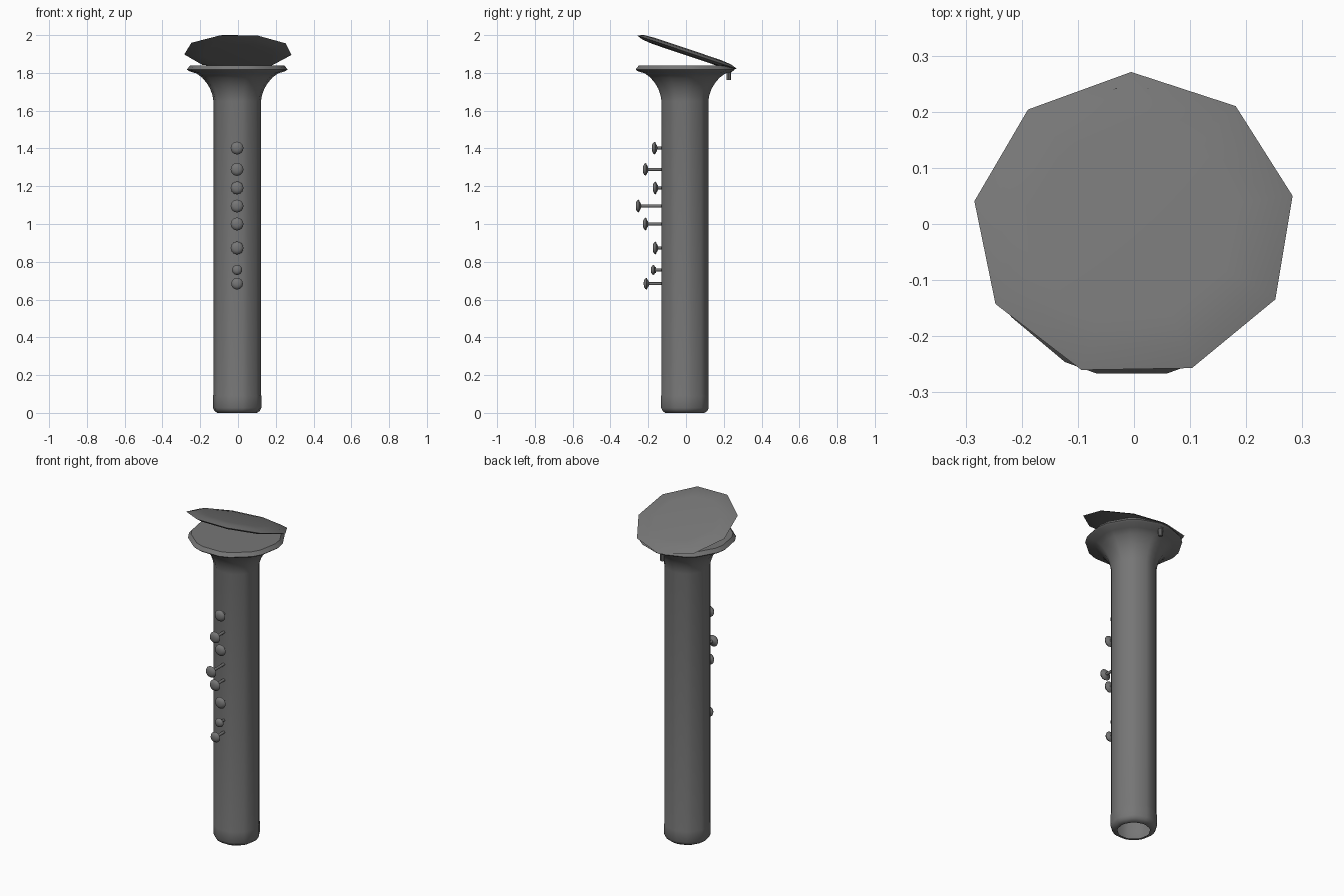
import bpy, bmesh
from math import sin, cos, radians, pi
from mathutils import Matrix, Vector

if "Cube" in bpy.data.objects:
    bpy.data.objects.remove(bpy.data.objects["Cube"])

# Dark grey metal for every part
dark = bpy.data.materials.new("dark_grey")
dark.diffuse_color = (.18, .18, .18, 1)
dark.use_nodes = True
dark.node_tree.nodes["Principled BSDF"].inputs["Base Color"].default_value = dark.diffuse_color


def loft(name, rings, cap_start=True, cap_end=True, angle=35):
    """Skin a list of equal-length point rings into one object."""
    bm = bmesh.new()
    vr = [[bm.verts.new(p) for p in ring] for ring in rings]
    n = len(vr[0])
    for a, b in zip(vr, vr[1:]):
        for i in range(n):
            j = (i + 1) % n
            bm.faces.new((a[i], a[j], b[j], b[i]))
    if cap_start:
        bm.faces.new(vr[0][::-1])
    if cap_end:
        bm.faces.new(vr[-1])
    bmesh.ops.recalc_face_normals(bm, faces=bm.faces)
    me = bpy.data.meshes.new(name)
    bm.to_mesh(me)
    bm.free()
    me.materials.append(dark)
    ob = bpy.data.objects.new(name, me)
    bpy.context.collection.objects.link(ob)
    bpy.ops.object.select_all(action='DESELECT')
    ob.select_set(True)
    bpy.context.view_layer.objects.active = ob
    bpy.ops.object.shade_smooth_by_angle(angle=radians(angle))
    return ob


def rings_from(profile, angles, matrix):
    return [[matrix @ Vector((r * cos(a), r * sin(a), h)) for a in angles]
            for r, h in profile]


def circle(n, start=0.0):
    return [start + 2 * pi * i / n for i in range(n)]


# Pipe: nine-sided with bevelled corners, open foot, flared and closed top
pipe_angles = [radians(-90 + 40 * k + s * 13.5) for k in range(9) for s in (-1, 1)]
pipe_profile = [(.09, 0), (.105, 0), (.120, .01), (.128, .026), (.128, .09), (.126, .10),
                (.126, 1.65), (.131, 1.68), (.143, 1.715), (.161, 1.745), (.186, 1.775),
                (.216, 1.797), (.258, 1.810), (.267, 1.818), (.250, 1.839)]
loft("flared_pipe", rings_from(pipe_profile, pipe_angles,
                               Matrix.Translation((-.004, -.007, 0))), cap_start=False)

# Tilted nine-sided lid, thin lens section
lid_m = Matrix.Translation((0, -.002, 1.912)) @ Matrix.Rotation(radians(-18.6), 4, 'X')
lid_profile = [(.19, -.017), (.25, -.012), (.288, 0), (.25, .013), (.19, .018)]
loft("lid", rings_from(lid_profile, circle(9, radians(91)), lid_m), angle=30)

# Hinge pin under the back of the lid
pin_profile = [(.013, 1.762), (.013, 1.802), (.018, 1.805), (.018, 1.820)]
loft("hinge_pin", rings_from(pin_profile, circle(10), Matrix.Translation((0, .226, 0))))

# Row of mushroom-headed studs on the front: height, tip y, head radius
studs = [(1.402, -.180, .034), (1.289, -.228, .034), (1.191, -.176, .034),
         (1.095, -.266, .034), (1.000, -.228, .034), (.873, -.176, .034),
         (.757, -.186, .027), (.684, -.224, .031)]
for i, (z, tip, r) in enumerate(studs):
    # local +z points to -y (outwards)
    m = Matrix.Translation((-.005, 0, z)) @ Matrix.Rotation(pi / 2, 4, 'X')
    t = -tip
    prof = [(.008, .115), (.008, t - .028), (.016, t - .026), (.6 * r, t - .022),
            (r, t - .016), (.85 * r, t - .007), (.5 * r, t - .001), (.15 * r, t)]
    loft(f"stud_{i + 1}", rings_from(prof, circle(16), m), angle=50)
